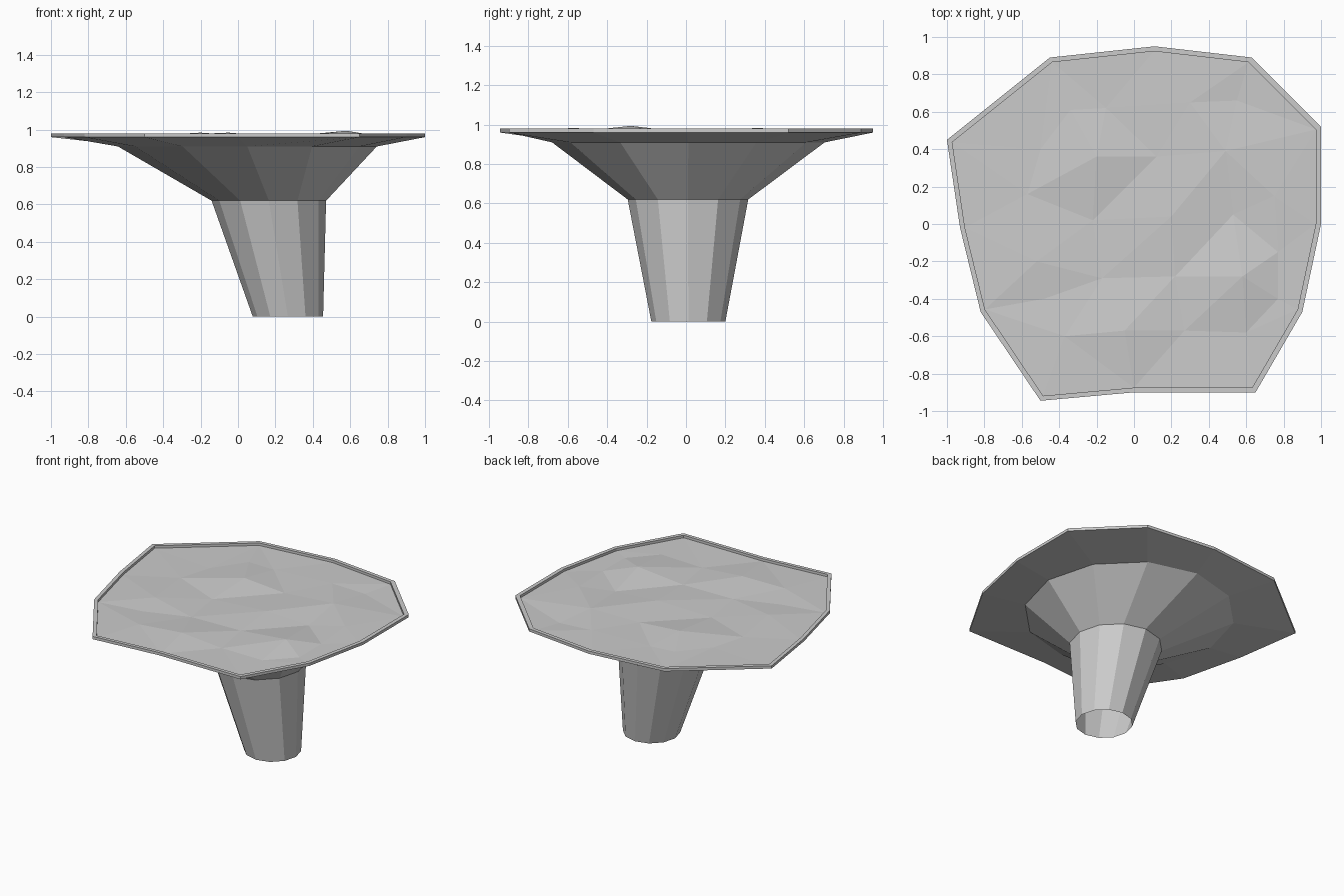
import bpy, math
from mathutils import Vector
from mathutils.geometry import delaunay_2d_cdt

if "Cube" in bpy.data.objects:
    bpy.data.objects.remove(bpy.data.objects["Cube"])

SIDES = 12

# Irregular plateau outline, one corner per stem side (counter-clockwise from +x)
OUTLINE = [(1.0, 0.0), (1.0, 0.52), (0.63, 0.89), (0.11, 0.95), (-0.45, 0.89), (-1.0, 0.45),
           (-0.93, -0.02), (-0.82, -0.47), (-0.50, -0.945), (0.0, -0.90), (0.65, -0.90), (0.90, -0.47)]

# Low bumps of the ground inside the rim
GROUND = [(-0.50, 0.40, .960), (-0.34, 0.61, .966), (-0.15, 0.62, .958), (0.30, 0.65, .966),
          (0.55, 0.66, .955), (-0.20, 0.36, .984), (0.12, 0.36, .960), (0.49, 0.39, .974),
          (-0.57, 0.16, .962), (-0.22, 0.02, .955), (0.20, 0.04, .974), (0.53, 0.05, .955),
          (0.75, 0.15, .970), (-0.52, -0.20, .972), (-0.17, -0.29, .958), (0.22, -0.28, .960),
          (0.58, -0.28, .994), (0.77, -0.15, .962), (-0.48, -0.40, .958), (-0.37, -0.60, .970),
          (-0.05, -0.57, .984), (0.27, -0.57, .958), (0.60, -0.58, .962), (0.77, -0.40, .960)]


def make(name, verts, faces):
    mesh = bpy.data.meshes.new(name)
    mesh.from_pydata(verts, [], faces)
    mesh.update()
    obj = bpy.data.objects.new(name, mesh)
    bpy.context.collection.objects.link(obj)
    return obj


def circle(cx, cy, r, z):
    return [(cx + r * math.cos(math.tau * i / SIDES), cy + r * math.sin(math.tau * i / SIDES), z)
            for i in range(SIDES)]


def outline(scale, z):
    return [(x * scale, y * scale, z) for x, y in OUTLINE]


def loft(name, rings):
    faces = []
    for k in range(len(rings) - 1):
        a, b = k * SIDES, (k + 1) * SIDES
        for i in range(SIDES):
            j = (i + 1) % SIDES
            faces.append((a + i, a + j, b + j, b + i))
    return make(name, [v for ring in rings for v in ring], faces)


# Leaning stem, open at the bottom
neck = circle(0.165, 0.01, 0.306, 0.62)
loft("stem", [circle(0.267, 0.012, 0.188, 0.0), neck])

# Flared underside, thin edge and raised rim
loft("plateau_shell", [neck, circle(0.05, 0.012, 0.692, 0.91), outline(1.0, 0.96),
                       outline(1.0, 0.98), outline(0.972, 0.98), outline(0.972, 0.962)])

# Faceted ground filling the rim
points = outline(0.972, 0.962) + GROUND
flat = [Vector(p[:2]) for p in points]
border = [(i, (i + 1) % SIDES) for i in range(SIDES)]
co, _, tris, source, _, _ = delaunay_2d_cdt(flat, border, [], 1, 1e-5)
make("ground", [(v.x, v.y, points[s[0]][2]) for v, s in zip(co, source)], tris)
